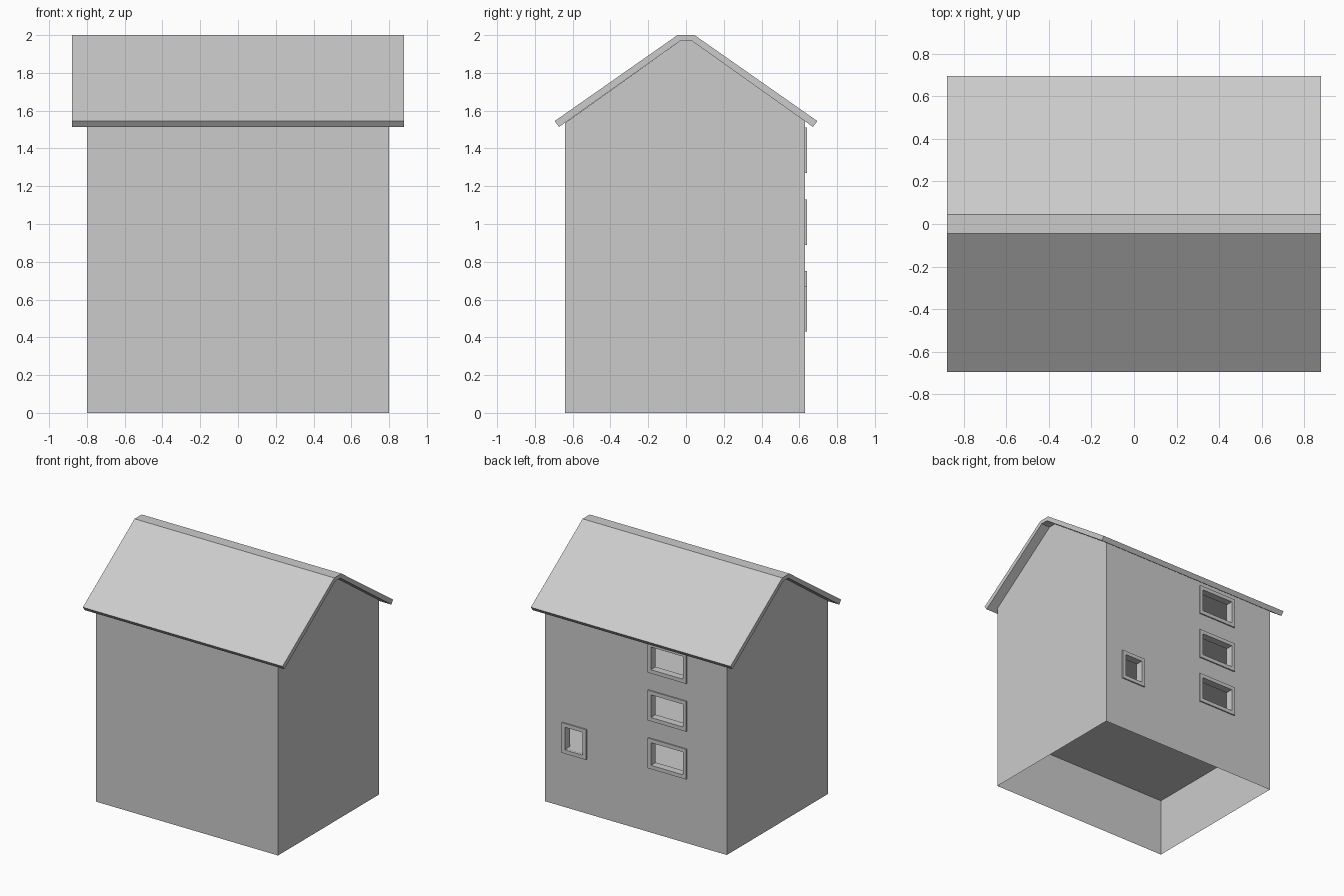
import bpy, bmesh

if "Cube" in bpy.data.objects:
    bpy.data.objects.remove(bpy.data.objects["Cube"])

grey = bpy.data.materials.new("light_grey")
grey.diffuse_color = (0.6, 0.6, 0.6, 1)
grey.use_nodes = True
grey.node_tree.nodes["Principled BSDF"].inputs["Base Color"].default_value = grey.diffuse_color


def make(name, verts, faces):
    mesh = bpy.data.meshes.new(name)
    mesh.from_pydata(verts, [], faces)
    mesh.materials.append(grey)
    ob = bpy.data.objects.new(name, mesh)
    bpy.context.collection.objects.link(ob)
    return ob


def prism(name, profile, axis, a, b):
    """Closed prism of a 2D profile: axis 0 = yz profile along x, axis 1 = xz along y."""
    n = len(profile)
    put = (lambda p, t: (t, p[0], p[1])) if axis == 0 else (lambda p, t: (p[0], t, p[1]))
    verts = [put(p, a) for p in profile] + [put(p, b) for p in profile]
    faces = [list(range(n)), list(range(n, 2 * n))]
    faces += [[i, (i + 1) % n, n + (i + 1) % n, n + i] for i in range(n)]
    ob = make(name, verts, faces)
    bm = bmesh.new()
    bm.from_mesh(ob.data)
    bmesh.ops.recalc_face_normals(bm, faces=bm.faces)
    bm.to_mesh(ob.data)
    bm.free()
    return ob


HX, YF, YB = 0.8, -0.64, 0.63
# window openings: x0, x1, z0, z1
WINDOWS = [(-0.45, -0.11, z, z + 0.24) for z in (0.51, 0.89, 1.27)]
WINDOWS.append((0.43, 0.645, 0.43, 0.67))

# Front wall and the two gable walls, thin and open at the bottom
make("front_wall", [(-HX, YF, 0), (HX, YF, 0), (HX, YF, 1.535), (-HX, YF, 1.535)],
     [(0, 1, 2, 3)])
gable = [(YF, 0), (YB, 0), (YB, 1.545), (0.03, 1.97), (-0.03, 1.97), (YF, 1.535)]
for name, x in (("left_gable_wall", -HX), ("right_gable_wall", HX)):
    order = list(range(6))
    make(name, [(x, y, z) for y, z in gable], [order if x > 0 else order[::-1]])

# Back wall as a grid with the window cells left out
xs = sorted({-HX, HX} | {v for w in WINDOWS for v in w[:2]})
zs = sorted({0, 1.545} | {v for w in WINDOWS for v in w[2:]})
verts = [(x, YB, z) for z in zs for x in xs]
faces = []
nx = len(xs)
for j in range(len(zs) - 1):
    for i in range(nx - 1):
        cx, cz = (xs[i] + xs[i + 1]) / 2, (zs[j] + zs[j + 1]) / 2
        if not any(w[0] < cx < w[1] and w[2] < cz < w[3] for w in WINDOWS):
            k = j * nx + i
            faces.append((k, k + nx, k + nx + 1, k + 1))
make("back_wall", verts, faces)

# Window frames: rectangular rings standing slightly proud of the wall
for n, (x0, x1, z0, z1) in enumerate(WINDOWS):
    r = 0.03
    v = []
    for y in (YB - 0.05, YB + 0.01):
        for d in (0, r):
            v += [(x0 + d, y, z0 + d), (x1 - d, y, z0 + d),
                  (x1 - d, y, z1 - d), (x0 + d, y, z1 - d)]
    f = []
    for i in range(4):
        j = (i + 1) % 4
        f += [(i, j, 4 + j, 4 + i), (8 + j, 8 + i, 12 + i, 12 + j),
              (j, i, 8 + i, 8 + j), (4 + i, 4 + j, 12 + j, 12 + i)]
    make(f"window_frame_{n + 1}", v, f)

# Inner storey floors and attic floor
for n, (z, f, b) in enumerate([(0.465, YF, YB), (0.845, YF, YB),
                               (1.225, YF, YB), (1.605, -0.54, 0.54)]):
    make(f"floor_{n + 1}", [(-HX, f, z), (HX, f, z), (HX, b, z), (-HX, b, z)],
         [(0, 1, 2, 3)])

# Roof: folded slab with a flat ridge
half = [(0.03, 1.97), (0.672, 1.514), (0.695, 1.545), (0.045, 2.0)]
prism("roof", half + [(-y, z) for y, z in reversed(half)], 0, -0.878, 0.878)
